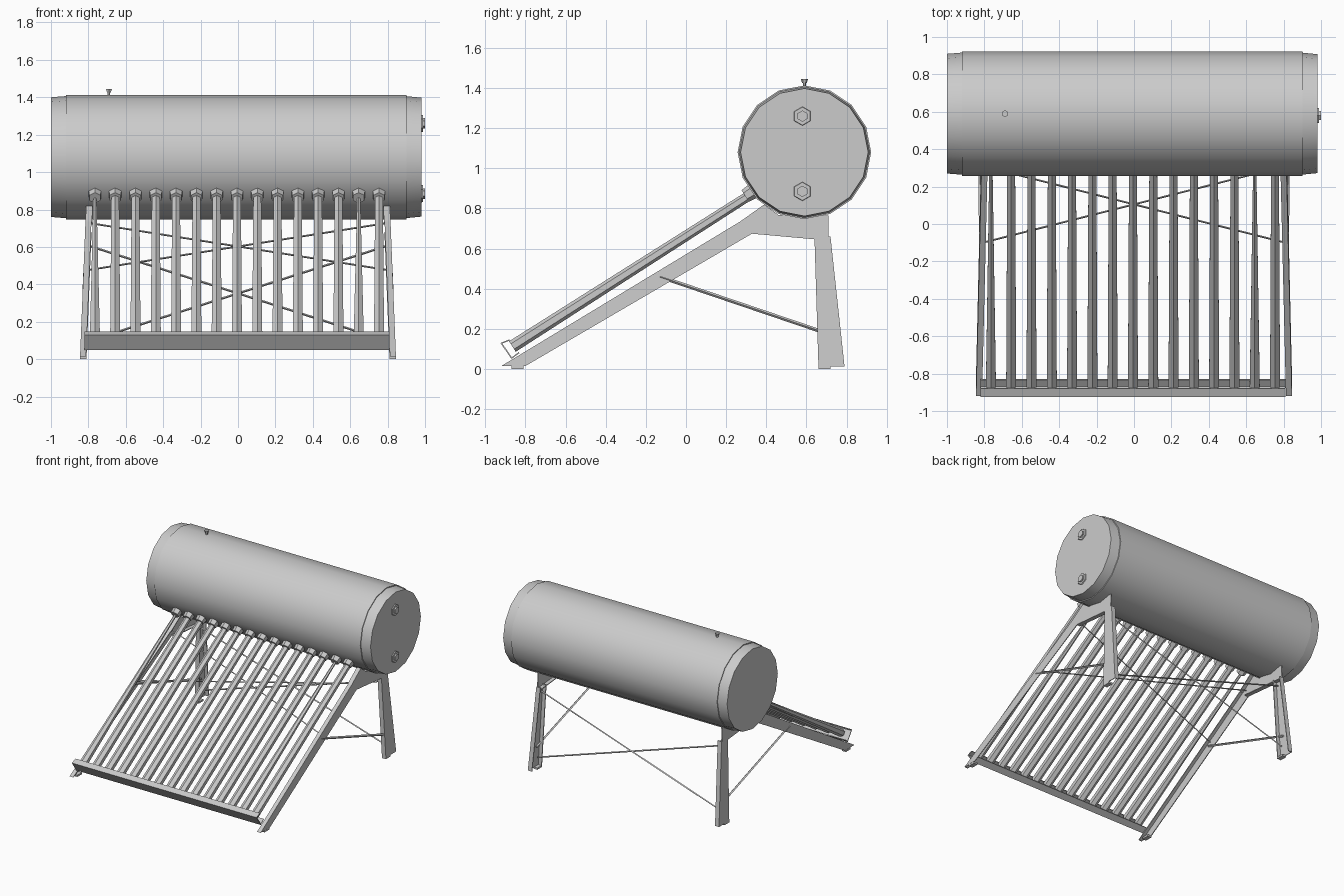
import bpy, bmesh, math
from mathutils import Vector

if "Cube" in bpy.data.objects:
    bpy.data.objects.remove(bpy.data.objects["Cube"], do_unlink=True)

grey = bpy.data.materials.new("grey_metal")
grey.use_nodes = True
GREY = (0.6, 0.6, 0.6, 1)
grey.diffuse_color = GREY
grey.node_tree.nodes["Principled BSDF"].inputs["Base Color"].default_value = GREY


def finish(name, bm, smooth=False):
    bmesh.ops.recalc_face_normals(bm, faces=bm.faces)
    mesh = bpy.data.meshes.new(name)
    bm.to_mesh(mesh)
    bm.free()
    mesh.materials.append(grey)
    obj = bpy.data.objects.new(name, mesh)
    bpy.context.collection.objects.link(obj)
    if smooth:
        bpy.ops.object.select_all(action='DESELECT')
        obj.select_set(True)
        bpy.context.view_layer.objects.active = obj
        bpy.ops.object.shade_smooth_by_angle(angle=math.radians(35))
    return obj


def rod(name, a, b, r1, r2=None, sides=6, smooth=False):
    """Round or many-sided bar from a to b."""
    a, b = Vector(a), Vector(b)
    axis = b - a
    bm = bmesh.new()
    bmesh.ops.create_cone(bm, cap_ends=True, segments=sides, radius1=r1,
                          radius2=r1 if r2 is None else r2, depth=axis.length)
    turn = axis.to_track_quat('Z', 'Y')
    for v in bm.verts:
        v.co = turn @ v.co + (a + b) / 2
    return finish(name, bm, smooth)


def prism(name, outline, x_at_start, x_at_end):
    """Side outline (y, z) spanned between two x functions of z."""
    bm = bmesh.new()
    rings = [[bm.verts.new((fx(z), y, z)) for y, z in outline]
             for fx in (x_at_start, x_at_end)]
    bm.faces.new(rings[0])
    bm.faces.new(rings[1])
    n = len(outline)
    for i in range(n):
        j = (i + 1) % n
        bm.faces.new((rings[0][i], rings[0][j], rings[1][j], rings[1][i]))
    return finish(name, bm)


def side_part(name, side, outline, depth):
    """Frame part leaning slightly inwards towards the top."""
    def outer(z):
        return side * (0.845 - 0.04 * z)

    def inner(z):
        return outer(z) - side * depth
    return prism(name, outline, outer, inner)


# Tank and end caps
TY, TZ = 0.59, 1.08
rod("tank", (-0.92, TY, TZ), (0.90, TY, TZ), 0.333, sides=16, smooth=True)
rod("left_end_cap", (0.88, TY, TZ), (0.98, TY, TZ), 0.328, 0.318, 16, True)
rod("right_end_cap", (-0.90, TY, TZ), (-1.0, TY, TZ), 0.328, 0.32, 16, True)

# Pipe fittings and air vent
for label, z in (("upper", 1.26), ("lower", 0.885)):
    rod(label + "_fitting_nut", (0.97, 0.58, z), (0.988, 0.58, z), 0.05, 0.045)
    rod(label + "_fitting_pipe", (0.97, 0.58, z), (1.0, 0.58, z), 0.028)
rod("vent_stem", (-0.69, TY, 1.39), (-0.69, TY, 1.43), 0.008)
rod("vent_cap", (-0.69, TY, 1.425), (-0.69, TY, 1.445), 0.012, 0.018)

# Glass tubes with collars where they enter the tank
for i in range(15):
    x = -0.765 + i * 0.1085
    top_radius = 0.009 if i in (0, 13) else 0.024
    rod(f"tube_{i + 1}", (x, -0.865, 0.112), (x, 0.36, 0.893), 0.031, top_radius)
    rod(f"tube_collar_{i + 1}", (x, 0.295, 0.862), (x, 0.36, 0.903), 0.034, 0.042)

# Channel holding the lower tube ends
channel = [(-0.925, 0.13), (-0.88, 0.148), (-0.877, 0.142), (-0.915, 0.127),
           (-0.868, 0.058), (-0.833, 0.085), (-0.83, 0.079), (-0.87, 0.05)]
prism("bottom_channel", channel, lambda z: -0.82, lambda z: 0.81)

# Side frames
T = 0.006
for side, label in ((1, "left"), (-1, "right")):
    side_part(label + "_rail_web", side,
              [(-0.92, 0.015), (-0.80, 0.015), (0.33, 0.675), (0.27, 0.735)], T)
    side_part(label + "_rail_flange", side,
              [(-0.92, 0.015), (-0.905, 0.015), (0.27, 0.727), (0.27, 0.735)], 0.032)
    side_part(label + "_bracket", side,
              [(0.27, 0.735), (0.39, 0.82), (0.46, 0.768), (0.71, 0.765),
               (0.71, 0.64), (0.32, 0.675)], T)
    side_part(label + "_bracket_lower_flange", side,
              [(0.32, 0.675), (0.71, 0.64), (0.71, 0.646), (0.32, 0.681)], 0.035)
    side_part(label + "_bracket_upper_flange", side,
              [(0.27, 0.735), (0.39, 0.82), (0.395, 0.815), (0.275, 0.729)], 0.035)
    side_part(label + "_leg_web", side,
              [(0.64, 0.66), (0.72, 0.66), (0.79, 0.012), (0.66, 0.012)], T)
    side_part(label + "_leg_front_flange", side,
              [(0.64, 0.66), (0.647, 0.66), (0.667, 0.012), (0.66, 0.012)], 0.035)
    side_part(label + "_leg_back_flange", side,
              [(0.713, 0.66), (0.72, 0.66), (0.79, 0.012), (0.783, 0.012)], 0.035)
    for part, y0, y1 in (("front", -0.87, -0.81), ("back", 0.66, 0.72)):
        side_part(f"{label}_{part}_foot", side,
                  [(y0, 0.0), (y1, 0.0), (y1, 0.014), (y0, 0.014)], 0.035)

    # Diagonal bracing
    rod(label + "_side_brace", (side * 0.82, -0.13, 0.46),
        (side * 0.825, 0.71, 0.175), 0.009, sides=4)
    rod(label + "_front_cross_brace", (-side * 0.81, -0.10, 0.475),
        (side * 0.81, 0.31, 0.73), 0.005, sides=4)
    rod(label + "_back_cross_brace", (-side * 0.82, 0.70, 0.09),
        (side * 0.81, 0.67, 0.61), 0.006, sides=4)
